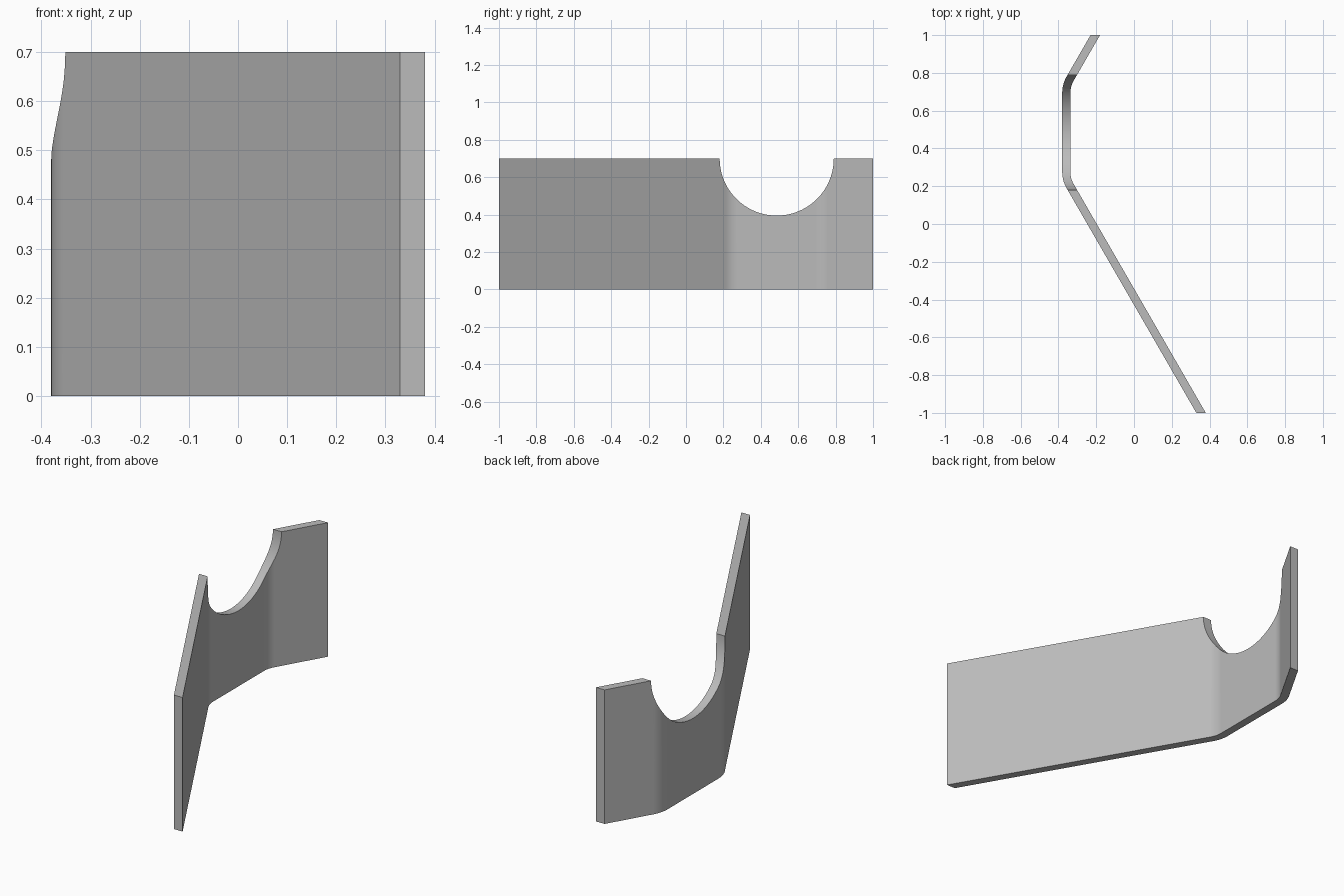
import bpy, bmesh
from math import sin, cos, tan, radians

cube = bpy.data.objects.get("Cube")
if cube:
    bpy.data.objects.remove(cube, do_unlink=True)

HEIGHT = 0.7
WIDTH = 0.05                            # wall width along x at the cut ends
THICK = WIDTH * cos(radians(30))        # true sheet thickness
RADIUS = 0.17                           # outer bend radius
LEFT = -0.38                            # outer face of the middle wall
FRONT_X, BACK_X = 0.33, -0.23           # outer corners at the two ends
SEGMENTS = 10

steel = bpy.data.materials.new("plain_grey")
steel.use_nodes = True
grey = (0.5, 0.5, 0.5, 1)
steel.diffuse_color = grey
steel.node_tree.nodes["Principled BSDF"].inputs["Base Color"].default_value = grey

# Centres of the two 30 degree bends
slope = tan(radians(60))
setback = RADIUS * tan(radians(15))
bend_x = LEFT + RADIUS
front_bend_y = -1 + (FRONT_X - LEFT) * slope + setback
back_bend_y = 1 - (BACK_X - LEFT) * slope - setback


def side(radius, shift):
    """Plan outline of one face of the sheet, front to back."""
    pts = [(FRONT_X + shift, -1)]
    for cy, start, end in ((front_bend_y, 210, 180), (back_bend_y, 180, 150)):
        for i in range(SEGMENTS + 1):
            a = radians(start + (end - start) * i / SEGMENTS)
            pts.append((bend_x + radius * cos(a), cy + radius * sin(a)))
    return pts + [(BACK_X + shift, 1)]


# Bent sheet, extruded upward from its plan outline
outline = side(RADIUS, 0) + side(RADIUS - THICK, WIDTH)[::-1]
bm = bmesh.new()
base = bm.faces.new([bm.verts.new((x, y, 0)) for x, y in outline])
extruded = bmesh.ops.extrude_face_region(bm, geom=[base], use_keep_orig=True)
top_verts = [g for g in extruded["geom"] if isinstance(g, bmesh.types.BMVert)]
bmesh.ops.translate(bm, verts=top_verts, vec=(0, 0, HEIGHT))
bmesh.ops.recalc_face_normals(bm, faces=bm.faces)
mesh = bpy.data.meshes.new("bent_plate")
bm.to_mesh(mesh)
bm.free()
mesh.materials.append(steel)
plate = bpy.data.objects.new("bent_plate", mesh)
bpy.context.collection.objects.link(plate)

# Half-round notch in the upper edge
bpy.ops.mesh.primitive_cylinder_add(vertices=96, radius=0.305, depth=2,
                                    location=(0, 0.485, HEIGHT),
                                    rotation=(0, radians(90), 0))
cutter = bpy.context.object
cutter.name = "notch_cutter"
cutter.hide_render = True
cutter.data.materials.append(steel)

bpy.ops.object.select_all(action='DESELECT')
plate.select_set(True)
bpy.context.view_layer.objects.active = plate
notch = plate.modifiers.new("notch", 'BOOLEAN')
notch.operation = 'DIFFERENCE'
notch.solver = 'EXACT'
notch.object = cutter
bpy.ops.object.modifier_apply(modifier=notch.name)
bpy.data.objects.remove(cutter, do_unlink=True)

# Smooth bends and notch, crisp edges
bpy.ops.object.shade_smooth_by_angle(angle=radians(30))
weighted = plate.modifiers.new("weighted_normals", 'WEIGHTED_NORMAL')
weighted.keep_sharp = True
